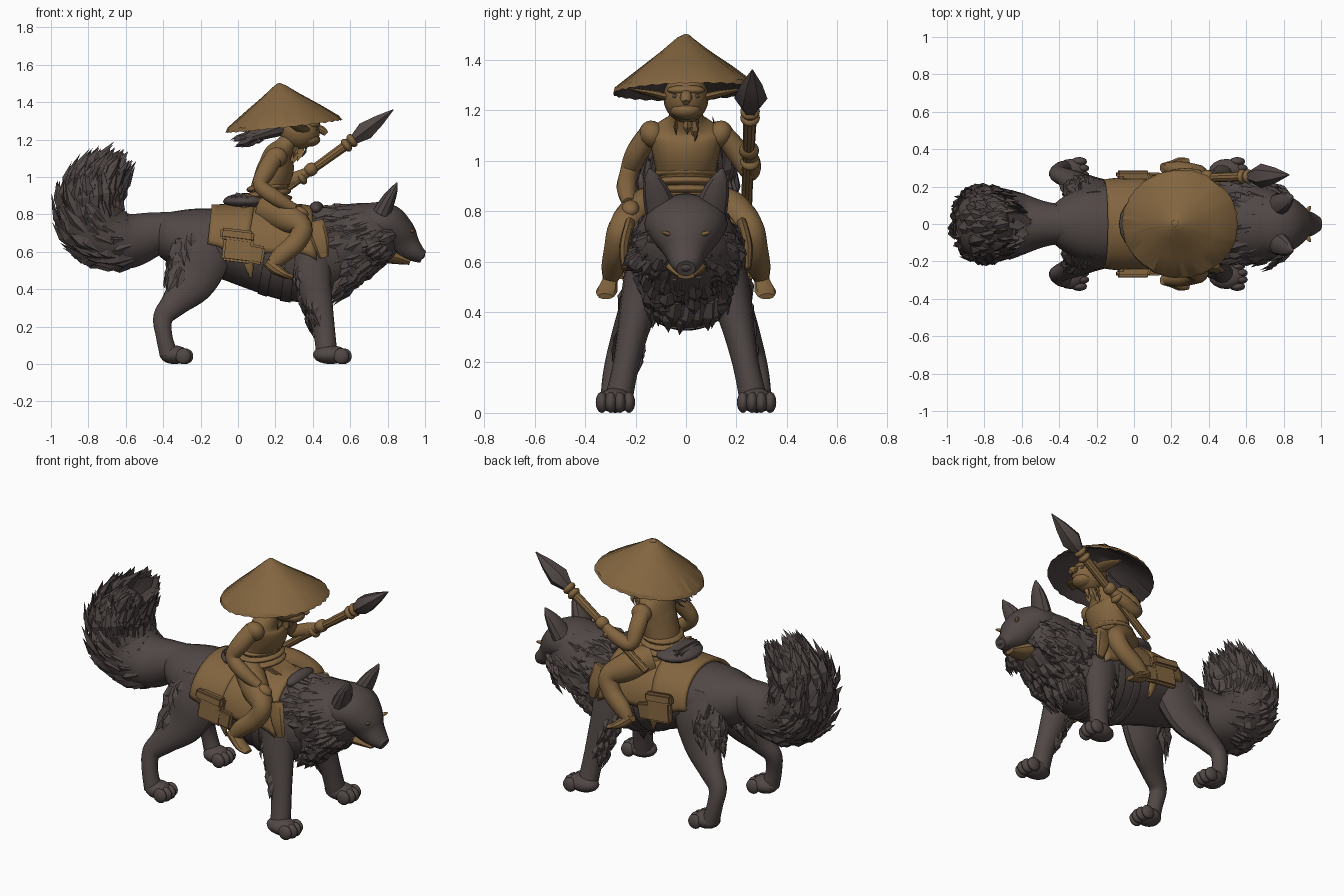
import bpy, bmesh, math, random
from mathutils import Vector, Matrix

random.seed(4)
if "Cube" in bpy.data.objects:
    bpy.data.objects.remove(bpy.data.objects["Cube"])


def material(name, rgb):
    m = bpy.data.materials.new(name)
    m.use_nodes = True
    m.diffuse_color = (*rgb, 1)
    bsdf = m.node_tree.nodes["Principled BSDF"]
    bsdf.inputs["Base Color"].default_value = (*rgb, 1)
    bsdf.inputs["Roughness"].default_value = 0.9
    return m


DARK = material("dark grey brown", (0.082, 0.064, 0.06))
TAN = material("tan brown", (0.225, 0.13, 0.05))
Y, X = Vector((0, 1, 0)), Vector((1, 0, 0))


def finish(name, bm, mat, angle=35):
    bmesh.ops.recalc_face_normals(bm, faces=bm.faces)
    me = bpy.data.meshes.new(name)
    bm.to_mesh(me)
    bm.free()
    me.materials.append(mat)
    ob = bpy.data.objects.new(name, me)
    bpy.context.collection.objects.link(ob)
    bpy.ops.object.select_all(action="DESELECT")
    ob.select_set(True)
    bpy.context.view_layer.objects.active = ob
    bpy.ops.object.shade_smooth_by_angle(angle=math.radians(angle))
    return ob


def sample(path, t):
    """Smooth curve through (x, y, z, side radius, up radius) stations, t in 0..1."""
    n = len(path) - 1
    i = min(int(t * n), n - 1)
    f = t * n - i
    a, b, c, d = (path[min(max(i + k, 0), n)] for k in (-1, 0, 1, 2))
    return [q + f / 2 * (r - p + f * (2 * p - 5 * q + 4 * r - s + f * (3 * (q - r) + s - p)))
            for p, q, r, s in zip(a, b, c, d)]


def frame(path, t, ref=Y):
    v = sample(path, t)
    tan = Vector(sample(path, min(t + .02, 1))[:3]) - Vector(sample(path, max(t - .02, 0))[:3])
    tan.normalize()
    side = (ref - tan * tan.dot(ref)).normalized()
    return Vector(v[:3]), tan, side, tan.cross(side), max(v[3], .003), max(v[4], .003)


def ring(path, t, angles, scale=1, ref=Y):
    c, _, s, u, a, b = frame(path, t, ref)
    return [c + scale * (s * a * math.cos(g) + u * b * math.sin(g)) for g in angles]


def tube(name, path, mat, sides=14, ref=Y, steps=5):
    bm = bmesh.new()
    n = (len(path) - 1) * steps
    angles = [math.tau * k / sides for k in range(sides)]
    rows = [[bm.verts.new(p) for p in ring(path, i / n, angles, 1, ref)] for i in range(n + 1)]
    for r, q in zip(rows, rows[1:]):
        for k in range(sides):
            bm.faces.new((r[k], r[k - 1], q[k - 1], q[k]))
    bm.faces.new(rows[0])
    bm.faces.new(rows[-1])
    return finish(name, bm, mat)


def shell(name, path, t0, t1, a0, a1, scale, mat, thick=.015, ragged=0):
    """Sheet wrapped over part of a tube."""
    bm = bmesh.new()
    rows = []
    for i in range(9):
        w = random.uniform(-ragged, ragged)
        angles = [math.radians(a0 - w + (a1 - a0 + 2 * w) * k / 28) for k in range(29)]
        pts = ring(path, t0 + (t1 - t0) * i / 8, angles, scale)
        rows.append([bm.verts.new(p) for p in pts])
    for r, q in zip(rows, rows[1:]):
        for k in range(28):
            bm.faces.new((r[k], r[k + 1], q[k + 1], q[k]))
    ob = finish(name, bm, mat)
    ob.modifiers.new("thickness", "SOLIDIFY").thickness = thick
    return ob


def fur(name, path, count, length, width, lift, mat=DARK, t=(0, 1), arc=(0, 360)):
    """Pointed locks of hair lying along a tube."""
    bm = bmesh.new()
    for _ in range(count):
        at, g = random.uniform(*t), math.radians(random.uniform(*arc))
        c, tan, s, u, a, b = frame(path, at)
        p = c + .93 * (s * a * math.cos(g) + u * b * math.sin(g))
        nrm = (s * math.cos(g) / a + u * math.sin(g) / b).normalized()
        d = (tan + nrm * lift * random.uniform(.6, 1.3)).normalized()
        w = nrm.cross(d).normalized()
        d = (d + w * random.uniform(-.2, .2)).normalized()
        ln, wd = length * random.uniform(.7, 1.2), width * random.uniform(.7, 1.2)
        rows = [[bm.verts.new(p + d * ln * f + o) for o in (w * wd * e, nrm * wd * e * .6, -w * wd * e)]
                for f, e in ((0, .6), (.45, 1))]
        tip = bm.verts.new(p + d * ln - nrm * ln * .12)
        for k in range(3):
            bm.faces.new((rows[0][k - 1], rows[0][k], rows[1][k], rows[1][k - 1]))
            bm.faces.new((rows[1][k - 1], rows[1][k], tip))
        bm.faces.new(rows[0])
    return finish(name, bm, mat, 25)


def blob(name, loc, size, mat, rot=(0, 0, 0)):
    bm = bmesh.new()
    bmesh.ops.create_uvsphere(bm, u_segments=16, v_segments=10, radius=1)
    ob = finish(name, bm, mat)
    ob.location, ob.scale, ob.rotation_euler = loc, size, rot
    return ob


def box(name, loc, size, mat, rot=(0, 0, 0)):
    bm = bmesh.new()
    bmesh.ops.create_cube(bm, size=1, matrix=Matrix.Diagonal((*size, 1)))
    bmesh.ops.bevel(bm, geom=bm.edges[:], offset=min(size) * .3, segments=2, affect="EDGES")
    ob = finish(name, bm, mat)
    ob.location, ob.rotation_euler = loc, rot
    return ob


def mirrored(path, s):
    return [(p[0], p[1] * s, *p[2:]) for p in path]


# Wolf body, neck ruff and tail
body = [(-.46, 0, .69, .06, .08), (-.4, 0, .69, .13, .12), (-.28, 0, .67, .19, .16),
        (-.1, 0, .65, .22, .185), (.1, 0, .62, .23, .225), (.3, 0, .585, .235, .25),
        (.44, 0, .585, .225, .235), (.57, 0, .62, .18, .185), (.68, 0, .67, .14, .15)]
tube("wolf_body", body, DARK, 24)
ruff = [(.84, 0, .75, .1, .09), (.75, 0, .71, .18, .165), (.64, 0, .665, .21, .2),
        (.52, 0, .635, .215, .2)]
tube("neck_ruff", ruff, DARK, 20)
fur("ruff_fur", ruff, 230, .15, .036, .2, t=(.15, .95))
chest = [(.8, 0, .62, .09, .07), (.7, 0, .575, .17, .09), (.6, 0, .5, .17, .08), (.54, 0, .44, .1, .05)]
fur("chest_fur", chest, 110, .13, .034, .15)
tail = [(-.26, 0, .74, .1, .08), (-.45, 0, .695, .115, .12), (-.6, 0, .66, .165, .155),
        (-.74, 0, .71, .2, .18), (-.79, 0, .85, .2, .165), (-.74, 0, .97, .13, .11), (-.7, 0, 1.02, .03, .03)]
tube("tail", tail, DARK, 18)
fur("tail_fur", tail, 330, .17, .036, .16, t=(.3, .92))

# Wolf head
head = [(.68, 0, .75, .16, .11), (.78, 0, .745, .165, .12), (.845, 0, .7, .135, .105),
        (.9, 0, .635, .085, .082), (.955, 0, .592, .06, .05), (.99, 0, .572, .038, .034)]
tube("wolf_head", head, DARK, 18)
blob("nose", (.978, 0, .582), (.022, .032, .022), DARK)
tube("lower_jaw", [(.74, 0, .6, .1, .05), (.83, 0, .575, .075, .04), (.92, 0, .545, .035, .015)], TAN, 12)

for s, side in ((1, "left"), (-1, "right")):
    # Ears, eyes and cheek fur
    tube(side + "_wolf_ear", mirrored([(.77, .1, .81, .065, .05), (.805, .12, .88, .052, .038),
         (.832, .135, .93, .032, .022), (.85, .145, .97, .004, .004)], s), DARK, 10)
    eye = ring(head, .5, [math.radians(90 - s * 42)], .99)[0]
    blob(side + "_wolf_eye", eye, (.012, .03, .009), TAN, (s * .3, 0, -s * .6))
    fur(side + "_cheek_fur", mirrored([(.82, .09, .68, .07, .08), (.73, .13, .63, .08, .09)], s),
        40, .11, .026, .3)
    # Hind leg
    hind = mirrored([(-.2, .1, .73, .08, .12), (-.2, .145, .6, .09, .165), (-.24, .18, .45, .075, .13),
                     (-.335, .235, .33, .055, .078), (-.4, .265, .25, .045, .055),
                     (-.395, .285, .15, .045, .045), (-.37, .29, .05, .05, .05)], s)
    tube(side + "_hind_leg", hind, DARK)
    fur(side + "_thigh_fur", hind, 50, .13, .028, .15, t=(.05, .33), arc=(200, 345))
    # Front leg
    fore = mirrored([(.38, .14, .64, .09, .13), (.4, .18, .46, .078, .1), (.435, .215, .3, .06, .075),
                     (.46, .24, .18, .052, .06), (.475, .268, .05, .055, .058)], s)
    tube(side + "_front_leg", fore, DARK)
    fur(side + "_elbow_fur", fore, 32, .09, .022, .18, t=(.2, .6), arc=(200, 340))
    # Paws with toes
    for part, x, reach in (("front", .495, .095), ("hind", -.34, .078)):
        blob(f"{side}_{part}_paw", (x, s * .28, .05), (reach, .068, .05), DARK)
        for k in range(4):
            blob(f"{side}_{part}_toe", (x + reach * (.75 if k in (1, 2) else .6), s * .28 + (k - 1.5) * .036, .042),
                 (.042, .024, .042), DARK)

# Saddle cloth, girth straps and seat
shell("saddle_cloth", body, .335, .47, -8, 188, 1.12, TAN, .02, 4)
shell("saddle_flap", body, .45, .73, 0, 180, 1.09, TAN, .02, 8)
for t in (.53, .6, .67):
    shell("girth_strap", body, t, t + .03, 180, 360, 1.025, DARK, .008)
blob("saddle_seat", (.05, 0, .87), (.13, .15, .045), DARK)
box("bedroll", (0, 0, .885), (.07, .22, .06), DARK, (0, .2, 0))
blob("saddle_pommel", (.42, 0, .83), (.04, .12, .04), DARK)
for s, side in ((1, "left"), (-1, "right")):
    box(side + "_saddle_bag", (.0, s * .255, .63), (.16, .04, .17), TAN, (s * .08, .12, 0))
    box(side + "_bag_flap", (-.005, s * .265, .69), (.18, .04, .06), TAN, (s * .1, .12, 0))
    box(side + "_lower_pouch", (.08, s * .257, .59), (.12, .035, .1), TAN, (0, .2, 0))
    tube(side + "_girth_tie", mirrored([(.04, .232, .6, .008, .025), (.06, .228, .52, .008, .022),
         (.07, .21, .46, .008, .006)], s), TAN, 8)
    tube(side + "_cloth_tail", mirrored([(.41, .22, .76, .02, .05), (.44, .245, .66, .02, .045),
         (.46, .245, .57, .012, .025)], s), TAN, 8)

# Rider torso, waist wrap and loincloth
tube("torso", [(.15, 0, .82, .13, .11), (.16, 0, .93, .118, .095), (.2, 0, 1.04, .135, .1),
               (.215, 0, 1.115, .145, .08), (.25, 0, 1.165, .075, .055), (.3, 0, 1.23, .05, .05)], TAN, 18)
for z, r in ((.875, .15), (.91, .143), (.945, .133)):
    blob("waist_wrap", (.16, 0, z), (r * .88, r, .03), TAN, (0, -.12, 0))
box("hip_pouch", (.045, -.1, .87), (.08, .08, .08), TAN, (0, .3, .3))
box("front_cloth", (.29, 0, .85), (.13, .15, .03), TAN, (0, .35, 0))

# Rider head
blob("rider_head", (.33, 0, 1.25), (.11, .09, .1), TAN)
blob("brow", (.4, 0, 1.28), (.04, .075, .022), TAN)
blob("jaw", (.38, 0, 1.2), (.06, .062, .038), TAN)
tube("rider_nose", [(.41, 0, 1.27, .018, .018), (.45, 0, 1.25, .024, .022), (.472, 0, 1.23, .014, .014)], TAN, 10)
fur("neck_scarf", [(.33, 0, 1.18, .05, .04), (.31, 0, 1.12, .03, .03)], 16, .07, .018, .1, TAN)
pony = [(.24, 0, 1.27, .06, .05), (.12, 0, 1.23, .045, .035), (.04, 0, 1.2, .03, .025)]
tube("ponytail", pony, DARK, 10)
fur("ponytail_hair", pony, 26, .08, .018, .2, t=(.4, 1))

for s, side in ((1, "left"), (-1, "right")):
    tube(side + "_rider_ear", mirrored([(.35, .07, 1.25, .035, .015), (.33, .13, 1.265, .045, .014),
         (.3, .18, 1.275, .03, .01), (.27, .22, 1.285, .004, .004)], s), TAN, 8, X)
    blob(side + "_rider_eye", (.42, s * .04, 1.256), (.009, .014, .008), DARK)
    # Bent riding leg with a bare foot
    tube(side + "_leg", mirrored([(.15, .1, .83, .08, .09), (.25, .19, .79, .075, .085),
         (.34, .25, .73, .06, .06), (.31, .275, .65, .05, .055), (.23, .29, .58, .045, .05),
         (.18, .3, .53, .03, .035)], s), TAN)
    tube(side + "_foot", mirrored([(.155, .298, .545, .028, .028), (.2, .305, .51, .034, .032),
         (.25, .315, .48, .042, .022), (.295, .32, .462, .03, .012)], s), TAN, 10)
    blob(side + "_shoulder", (.205, s * .135, 1.105), (.06, .05, .055), TAN, (s * -.4, 0, 0))

# Arms: the right rests on the thigh, the left holds the spear
tube("right_arm", [(.2, -.14, 1.115, .04, .05), (.15, -.195, 1.03, .045, .05), (.12, -.225, .955, .037, .04),
                   (.2, -.235, .89, .04, .042), (.3, -.225, .83, .027, .027)], TAN)
blob("right_hand", (.335, -.22, .81), (.045, .035, .03), TAN, (0, .5, 0))
tube("left_arm", [(.2, .14, 1.115, .04, .05), (.19, .2, 1.04, .045, .048), (.2, .25, .96, .037, .04),
                  (.29, .26, .985, .038, .04), (.37, .252, 1.025, .027, .027)], TAN)
blob("left_hand", (.39, .25, 1.04), (.04, .04, .036), TAN, (0, -.6, 0))

# Spear with a faceted head
tube("spear_shaft", [(.1, .24, .82, .022, .022), (.35, .247, 1.005, .023, .023), (.62, .255, 1.2, .028, .028)], TAN, 10)
for x, z in ((.58, 1.17), (.61, 1.195), (.34, .995)):
    blob("spear_binding", (x, .254, z), (.024, .039, .039), TAN, (0, -.62, 0))
blade = [(.62, .255, 1.2, .03, .03), (.68, .257, 1.247, .066, .056), (.755, .26, 1.303, .042, .034),
         (.83, .263, 1.36, .003, .003)]
tube("spear_head", blade, DARK, 6, Y, 1)

# Ribbed conical hat, dark underneath
bm = bmesh.new()
profile = [(.006, .217), (.03, .207), (.1, .152), (.2, .08), (.295, .008), (.305, -.012),
           (.285, -.006), (.15, .085), (.01, .14)]
rows = []
for r, z in profile:
    row = []
    for k in range(64):
        g = math.tau * k / 64
        rr = r * (1 + random.uniform(-.012, .012))
        row.append(bm.verts.new((rr * 1.02 * math.cos(g), rr * .95 * math.sin(g), z + (.005 if k % 2 else 0) * r / .3)))
    rows.append(row)
for r, q in zip(rows, rows[1:]):
    for k in range(64):
        bm.faces.new((r[k - 1], r[k], q[k], q[k - 1]))
bm.faces.new(rows[0])
bm.faces.new(rows[-1])
hat = finish("straw_hat", bm, TAN, 25)
hat.data.materials.append(DARK)
for f in hat.data.polygons:
    f.material_index = 1 if f.normal.z < -.2 else 0
hat.location, hat.rotation_euler = (.245, 0, 1.283), (.03, -.11, 0)
blob("hat_knob", (.222, 0, 1.488), (.022, .022, .014), TAN)
